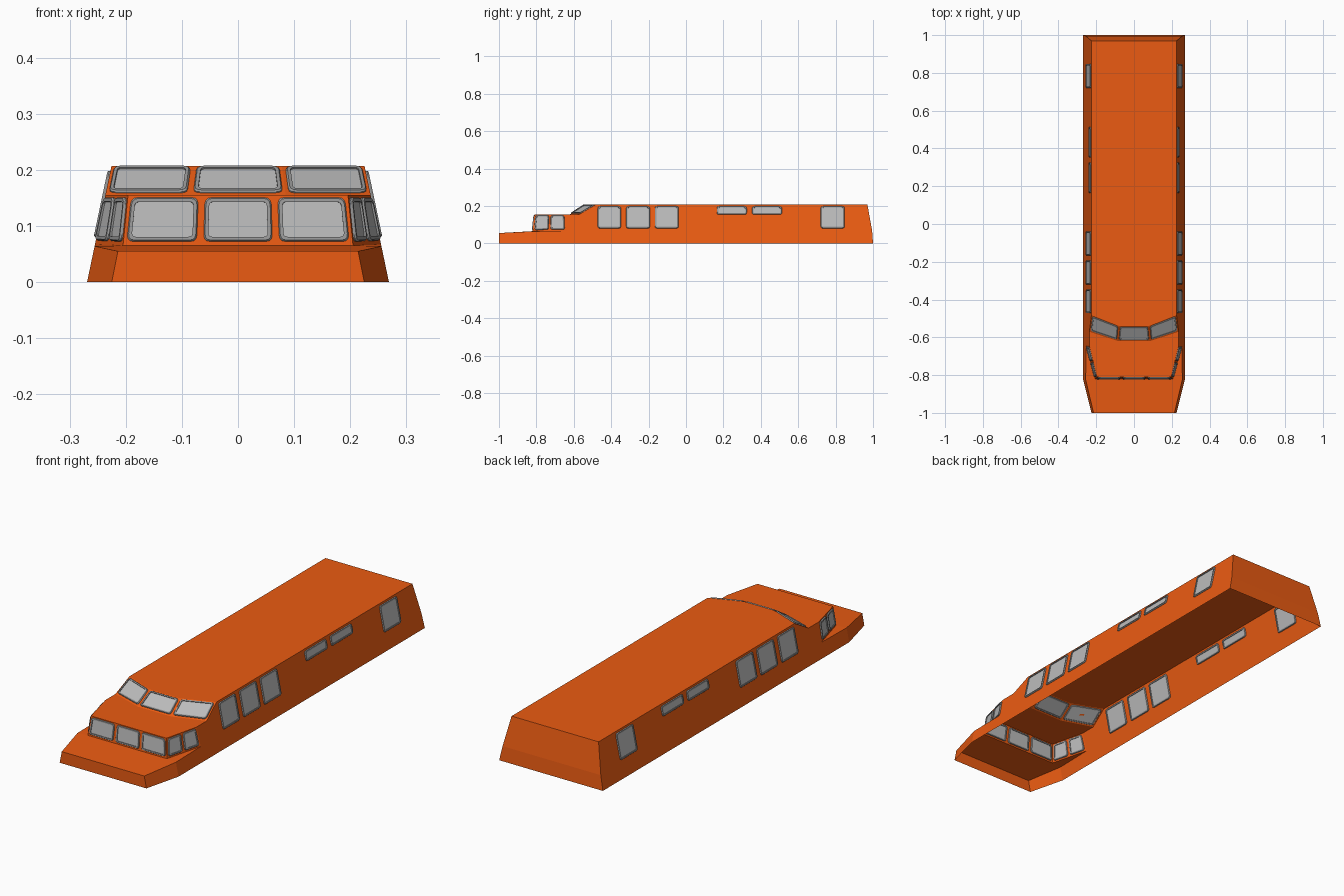
import bpy, bmesh
from mathutils import Vector

if "Cube" in bpy.data.objects:
    bpy.data.objects.remove(bpy.data.objects["Cube"])


def material(name, rgb):
    m = bpy.data.materials.new(name)
    m.diffuse_color = (*rgb, 1)
    m.use_nodes = True
    m.node_tree.nodes["Principled BSDF"].inputs["Base Color"].default_value = m.diffuse_color
    return m


ORANGE = material("orange_paint", (0.83, 0.105, 0.006))
FRAME = material("frame_grey", (0.32, 0.32, 0.32))
GLASS = material("glass_grey", (0.5, 0.5, 0.5))


def finish(name, bm, mats):
    bmesh.ops.recalc_face_normals(bm, faces=bm.faces)
    me = bpy.data.meshes.new(name)
    bm.to_mesh(me)
    bm.free()
    for m in mats:
        me.materials.append(m)
    ob = bpy.data.objects.new(name, me)
    bpy.context.collection.objects.link(ob)
    return ob


def wall_x(z):
    return 0.269 - 0.21 * z


def wall(y, z):
    return (wall_x(z), y, z)


# Right-hand half of the shell corners
P = {
    "nose_lo": (0.225, -1, 0), "nose_hi": (0.214, -1, 0.055),
    "bow_lo": wall(-0.825, 0), "bow_hi": wall(-0.825, 0.064),
    "cab_lo": (0.205, -0.82, 0.065), "cab_hi": (0.196, -0.81, 0.155),
    "side_lo": wall(-0.64, 0.067), "side_hi": wall(-0.645, 0.155),
    "up_lo": wall(-0.57, 0.155), "up_mid_lo": (0.085, -0.62, 0.155),
    "up_hi": wall(-0.482, 0.207), "up_mid_hi": (0.078, -0.54, 0.207),
    "back_hi": wall(0.97, 0.207), "back_mid": wall(0.995, 0.068),
    "back_lo": wall(1.0, 0),
}


def pt(key, s=1):
    x, y, z = P[key]
    return Vector((x * s, y, z))


# Open-bottomed shell: mirrored side faces, then faces spanning the middle
bm = bmesh.new()
V = {(k, s): bm.verts.new(pt(k, s)) for k in P for s in (1, -1)}
sides = [
    "nose_lo bow_lo bow_hi nose_hi",
    "bow_lo back_lo back_mid back_hi up_hi up_lo side_hi side_lo bow_hi",
    "bow_hi side_lo cab_lo",
    "cab_lo side_lo side_hi cab_hi",
    "up_mid_lo up_lo up_hi up_mid_hi",
]
spans = [
    "nose_lo nose_hi", "nose_hi bow_hi cab_lo", "cab_lo cab_hi",
    "cab_hi side_hi up_lo up_mid_lo", "up_mid_lo up_mid_hi",
    "up_mid_hi up_hi back_hi", "back_hi back_mid", "back_mid back_lo",
]
for f in sides:
    for s in (1, -1):
        bm.faces.new([V[k, s] for k in f.split()])
for f in spans:
    ks = f.split()
    bm.faces.new([V[k, 1] for k in ks] + [V[k, -1] for k in reversed(ks)])
finish("body_shell", bm, [ORANGE])


def rounded(quad, inset, r, n=3):
    """Inset a quad and round its corners."""
    q = []
    for i, c in enumerate(quad):
        a, b = quad[i - 1], quad[(i + 1) % 4]
        q.append(c + (a - c).normalized() * inset + (b - c).normalized() * inset)
    out = []
    for i, c in enumerate(q):
        a = c + (q[i - 1] - c).normalized() * r
        b = c + (q[(i + 1) % 4] - c).normalized() * r
        for k in range(n + 1):
            t = k / n
            out.append(a * (1 - t) ** 2 + c * 2 * t * (1 - t) + b * t * t)
    return out


def window(name, quad, w=0.008, t=0.005, r=0.012):
    """Frame with chamfered rim and recessed pane, running through the wall."""
    nrm = (quad[2] - quad[0]).cross(quad[3] - quad[1]).normalized()
    bm = bmesh.new()

    def loop(inset, h, rad):
        return [bm.verts.new(p + nrm * h) for p in rounded(quad, inset, rad)]

    rings = [loop(0, 0.4 * t, r), loop(0.25 * w, t, r), loop(w, t, r * 0.6),
             loop(w, -t, r * 0.6), loop(0.25 * w, -t, r), loop(0, -0.4 * t, r)]
    for i, a in enumerate(rings):
        b = rings[(i + 1) % len(rings)]
        for j in range(len(a)):
            k = (j + 1) % len(a)
            bm.faces.new((a[j], a[k], b[k], b[j]))
    bmesh.ops.recalc_face_normals(bm, faces=bm.faces)
    finish(name + "_frame", bm, [FRAME])
    bm = bmesh.new()
    front, back = loop(w, 0.3 * t, r * 0.6), loop(w, -0.3 * t, r * 0.6)
    bm.faces.new(front)
    bm.faces.new(back[::-1])
    for j in range(len(front)):
        k = (j + 1) % len(front)
        bm.faces.new((front[j], back[j], back[k], front[k]))
    finish(name + "_glass", bm, [GLASS])


def patch(c, u0, u1, v0, v1):
    """Part of a wall quad given by fractions across and up."""
    def at(u, v):
        return c[0].lerp(c[1], u).lerp(c[3].lerp(c[2], u), v)
    return [at(u0, v0), at(u1, v0), at(u1, v1), at(u0, v1)]


# Side windows: y range, z range
side_windows = [(-0.472, -0.348, 0.08, 0.198), (-0.32, -0.193, 0.08, 0.198),
                (-0.167, -0.04, 0.08, 0.198), (0.165, 0.325, 0.153, 0.198),
                (0.353, 0.513, 0.153, 0.198), (0.72, 0.848, 0.08, 0.198)]
for s in (1, -1):
    for y0, y1, z0, z1 in side_windows:
        quad = [Vector((s * wall_x(z), y, z))
                for y, z in ((y0, z0), (y1, z0), (y1, z1), (y0, z1))]
        window("side_window", quad)
    # Cab corner windows
    cab = [pt(k, s) for k in ("cab_lo", "side_lo", "side_hi", "cab_hi")]
    for u0, u1 in ((0.04, 0.47), (0.53, 0.96)):
        window("cab_side_window", patch(cab, u0, u1, 0.08, 0.95))
    # Outer upper windscreen
    up = [pt(k, s) for k in ("up_mid_lo", "up_lo", "up_hi", "up_mid_hi")]
    window("upper_windscreen_side", patch(up, 0.04, 0.96, 0.08, 0.95))

# Centre upper windscreen
up = [pt("up_mid_lo", -1), pt("up_mid_lo"), pt("up_mid_hi"), pt("up_mid_hi", -1)]
window("upper_windscreen_centre", patch(up, 0.03, 0.97, 0.08, 0.95))

# Front cab windscreens
cab = [pt("cab_lo", -1), pt("cab_lo"), pt("cab_hi"), pt("cab_hi", -1)]
for u0, u1 in ((0.015, 0.32), (0.35, 0.65), (0.68, 0.985)):
    window("front_windscreen", patch(cab, u0, u1, 0.08, 0.95))
